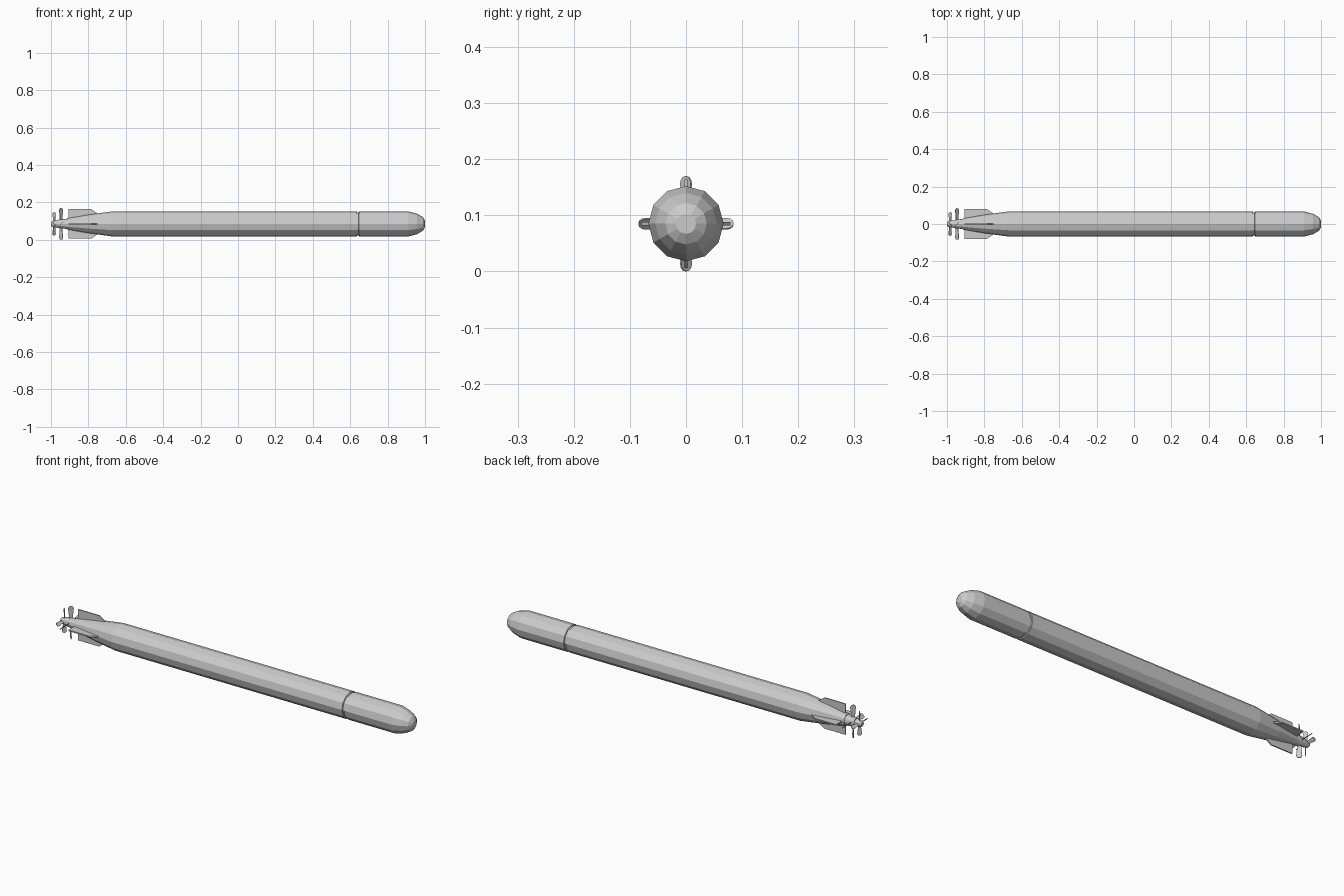
import bpy, bmesh, math
from mathutils import Matrix, Vector

if "Cube" in bpy.data.objects:
    bpy.data.objects.remove(bpy.data.objects["Cube"])

CZ = 0.085   # height of the long axis


def finish(bm, name):
    bmesh.ops.recalc_face_normals(bm, faces=bm.faces)
    me = bpy.data.meshes.new(name)
    bm.to_mesh(me)
    bm.free()
    ob = bpy.data.objects.new(name, me)
    ob.location.z = CZ
    bpy.context.collection.objects.link(ob)
    return ob


def lathe(name, profile, sides=12):
    """Capped surface of revolution about x from (x, radius) points."""
    bm = bmesh.new()
    rings = []
    for x, r in profile:
        rings.append([bm.verts.new((x, r * math.cos(a), r * math.sin(a)))
                      for a in (math.tau * i / sides for i in range(sides))])
    for a, b in zip(rings, rings[1:]):
        for i in range(sides):
            j = (i + 1) % sides
            bm.faces.new((a[i], a[j], b[j], b[i]))
    bm.faces.new(rings[0])
    bm.faces.new(rings[-1])
    return finish(bm, name)


def radial_plates(name, outline, thick, pitch=0.0, x0=0.0):
    """Four flat plates around the axis; outline is (x, radius), pitched about its radius."""
    bm = bmesh.new()
    for k in range(4):
        m = (Matrix.Translation((x0, 0, 0)) @ Matrix.Rotation(k * math.pi / 2, 4, 'X')
             @ Matrix.Rotation(pitch, 4, 'Z'))
        sides = [[bm.verts.new(m @ Vector((x, s * thick / 2, r))) for x, r in outline]
                 for s in (-1, 1)]
        bm.faces.new(sides[0])
        bm.faces.new(sides[1][::-1])
        n = len(outline)
        for i in range(n):
            j = (i + 1) % n
            bm.faces.new((sides[0][i], sides[0][j], sides[1][j], sides[1][i]))
    return finish(bm, name)


def blade(r0, r1, w):
    """Paddle outline with a rounded tip."""
    tip = [(w * math.cos(a), r1 - w + w * math.sin(a))
           for a in (math.pi * i / 6 for i in range(7))]
    return [(-w * 0.5, r0), (w * 0.5, r0)] + tip


# Hull with narrow groove behind the warhead and a tapered tail
R = 0.067
lathe("hull", [(-0.915, 0.030), (-0.80, 0.050), (-0.67, R), (0.635, R),
               (0.637, 0.062), (0.645, 0.062), (0.647, R), (0.91, R),
               (0.957, 0.055), (0.988, 0.037), (1.0, 0.018)])

# Propeller hubs and tail tip
lathe("front_hub", [(-0.965, 0.022), (-0.915, 0.027)])
lathe("rear_hub", [(-1.0, 0.010), (-0.992, 0.016), (-0.965, 0.019)])

# Tail fins
radial_plates("tail_fins", [(-0.905, 0.015), (-0.905, 0.079), (-0.785, 0.079),
                            (-0.75, 0.055), (-0.75, 0.03)], 0.006)

# Counter-rotating propellers
radial_plates("front_propeller", blade(0.01, 0.085, 0.0135), 0.003, math.radians(45), -0.946)
radial_plates("rear_propeller", blade(0.008, 0.063, 0.011), 0.003, math.radians(-45), -0.983)
